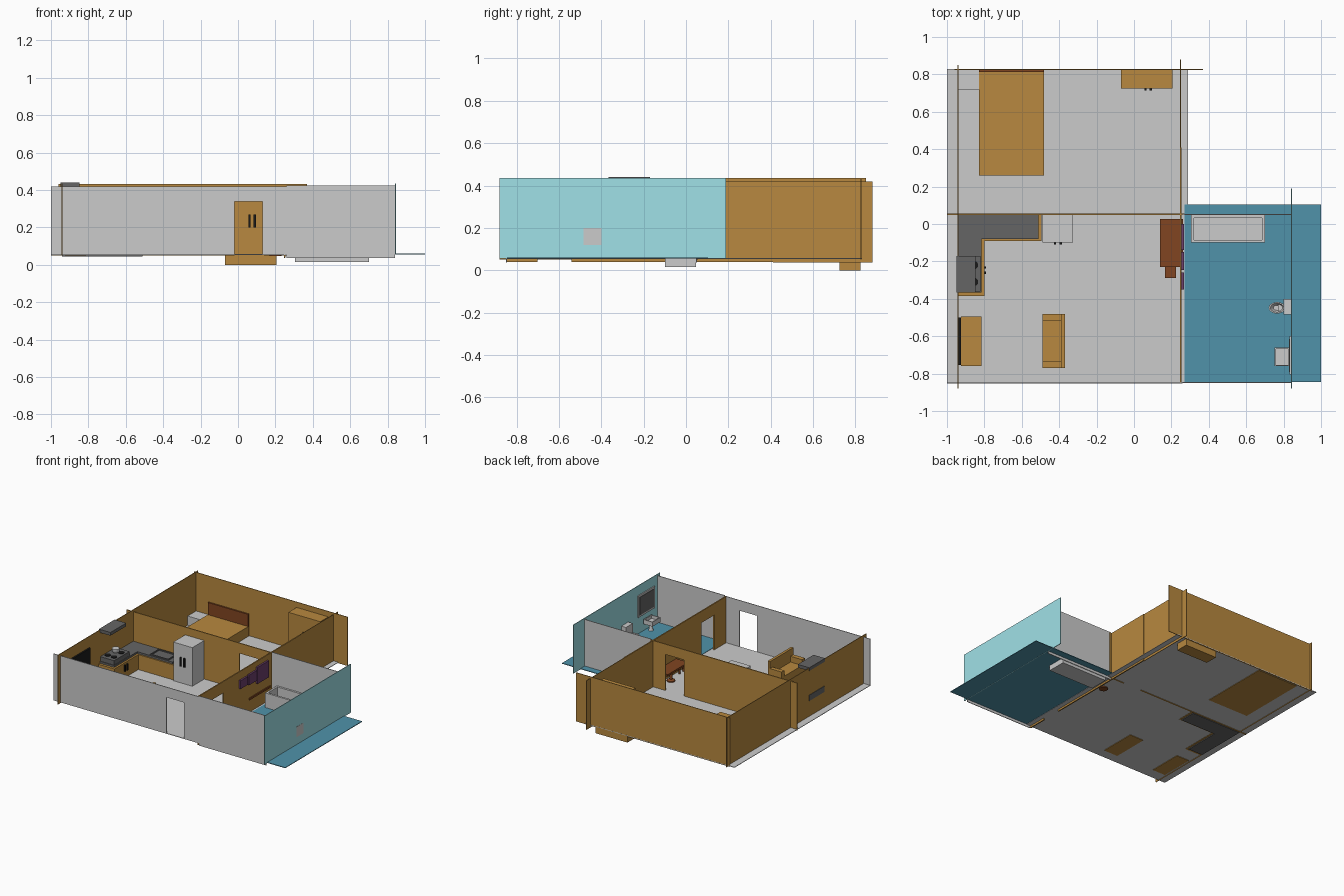
import bpy, bmesh, math
from mathutils import Matrix, Vector

if "Cube" in bpy.data.objects:
    bpy.data.objects.remove(bpy.data.objects["Cube"])


def material(name, rgb):
    m = bpy.data.materials.new(name)
    m.diffuse_color = (*rgb, 1)
    m.use_nodes = True
    m.node_tree.nodes["Principled BSDF"].inputs["Base Color"].default_value = m.diffuse_color
    return m


OAK = material("oak", (0.48, 0.25, 0.05))
WALNUT = material("walnut", (0.22, 0.06, 0.015))
DARK = material("dark_grey", (0.13, 0.13, 0.13))
BLACK = material("black", (0.01, 0.01, 0.01))
TILE = material("floor_tile", (0.08, 0.29, 0.40))
AQUA = material("aqua", (0.35, 0.75, 0.80))
PURPLE = material("purple", (0.15, 0.05, 0.15))


def finish(bm, name, mat):
    bmesh.ops.recalc_face_normals(bm, faces=bm.faces)
    me = bpy.data.meshes.new(name)
    bm.to_mesh(me)
    bm.free()
    ob = bpy.data.objects.new(name, me)
    bpy.context.collection.objects.link(ob)
    if mat:
        me.materials.append(mat)
    return ob


def add_box(bm, x, y, z):
    c = Vector([(a + b) / 2 for a, b in (x, y, z)])
    s = [b - a for a, b in (x, y, z)]
    return bmesh.ops.create_cube(bm, size=1, matrix=Matrix.Translation(c) @ Matrix.Diagonal((*s, 1)))["verts"]


def boxes(name, mat, *ranges):
    bm = bmesh.new()
    for r in ranges:
        add_box(bm, *r)
    return finish(bm, name, mat)


def tub(name, mat, x, y, z, rim, depth):
    """Box with a hollow sunk into its top."""
    bm = bmesh.new()
    add_box(bm, x, y, z)
    bm.normal_update()
    top = max(bm.faces, key=lambda f: f.calc_center_median().z)
    bmesh.ops.inset_region(bm, faces=[top], thickness=rim)
    inner = bmesh.ops.extrude_discrete_faces(bm, faces=[top])["faces"][0]
    for v in inner.verts:
        v.co.z -= depth
    return finish(bm, name, mat)


def lathe(name, mat, centre, rings, sy=1.0, n=16):
    """Stacked rings of (radius, z), capped at both ends."""
    bm = bmesh.new()
    loops = []
    for r, z in rings:
        loops.append([bm.verts.new((centre[0] + r * math.cos(2 * math.pi * i / n),
                                    centre[1] + sy * r * math.sin(2 * math.pi * i / n), z)) for i in range(n)])
    for a, b in zip(loops, loops[1:]):
        for i in range(n):
            bm.faces.new((a[i], a[(i + 1) % n], b[(i + 1) % n], b[i]))
    bm.faces.new(loops[0])
    bm.faces.new(loops[-1])
    ob = finish(bm, name, mat)
    for p in ob.data.polygons:
        p.use_smooth = len(p.vertices) == 4 and abs(p.normal.z) < 0.7
    return ob


def wall(name, mat, axis, pos, span, z, door=None, t=0.005):
    """Thin wall along x or y; door = (start, end, top)."""
    parts = [(span, z)]
    if door:
        a, b, top = door
        parts = [((span[0], a), z), ((b, span[1]), z), ((a, b), (top, z[1]))]
    p = (pos - t / 2, pos + t / 2)
    return boxes(name, mat, *[(s, p, h) if axis == "x" else (p, s, h) for s, h in parts])


# Floors
boxes("main_floor", None, ((-1, 0.29), (-0.85, 0.83), (0.054, 0.058)))
boxes("bath_floor", TILE, ((0.27, 1), (-0.845, 0.105), (0.056, 0.061)))

# Walls
wall("front_wall", None, "x", -0.85, (-1, 0.26), (0.056, 0.42), (-0.02, 0.13, 0.34))
wall("bath_front_wall", None, "x", -0.848, (0.26, 0.84), (0.037, 0.425))
wall("bath_back_wall", None, "x", 0.05, (0.26, 0.84), (0.037, 0.425))
wall("bath_right_wall", AQUA, "y", 0.842, (-0.88, 0.19), (0.055, 0.435))
wall("left_wall", OAK, "y", -0.942, (-0.88, 0.85), (0.05, 0.435))
wall("back_wall", OAK, "x", 0.827, (-0.96, 0.37), (0.05, 0.432))
wall("divider_wall", OAK, "x", 0.052, (-1, 0.27), (0.05, 0.42), (-0.02, 0.14, 0.34), 0.008)
wall("inner_wall", OAK, "y", 0.25, (-0.85, 0.41), (0.04, 0.42), (-0.70, -0.54, 0.33), 0.009)
wall("bedroom_right_wall", OAK, "y", 0.248, (0.41, 0.88), (0.036, 0.42), None, 0.004)

# Bedroom
boxes("bed", OAK, ((-0.83, -0.48), (0.26, 0.815), (0.05, 0.135)))
boxes("headboard", WALNUT, ((-0.83, -0.48), (0.812, 0.824), (0.056, 0.23)))
boxes("nightstand", None, ((-0.94, -0.83), (0.72, 0.824), (0.056, 0.13)))
boxes("wardrobe", OAK, ((-0.07, 0.205), (0.724, 0.824), (0, 0.39)))
boxes("wardrobe_handles", BLACK, *[((x - 0.006, x + 0.006), (0.714, 0.726), (0.20, 0.27)) for x in (0.062, 0.09)])

# Kitchen
Z0 = 0.046
boxes("cabinets", OAK, ((-0.94, -0.495), (-0.09, 0.048), (0.052, 0.175)),
      ((-0.94, -0.80), (-0.385, -0.09), (0.052, 0.175)))
boxes("worktop", DARK, ((-0.94, -0.51), (-0.08, 0.048), (Z0, 0.19)),
      ((-0.94, -0.815), (-0.365, -0.08), (Z0, 0.19)))
tub("sink", DARK, (-0.71, -0.55), (-0.075, 0.035), (0.16, 0.198), 0.012, 0.03)
boxes("cabinet_handles", BLACK, *[((-0.802, -0.79), (y - 0.006, y + 0.006), (0.11, 0.16)) for y in (-0.26, -0.232)])
boxes("stove", DARK, ((-0.948, -0.82), (-0.36, -0.17), (0.18, 0.225)))
for i, (x, y) in enumerate([(-0.91, -0.31), (-0.91, -0.22), (-0.855, -0.31), (-0.855, -0.22)]):
    lathe(f"burner_{i + 1}", BLACK, (x, y), [(0.022, 0.224), (0.022, 0.229)])
lathe("pot", None, (-0.89, -0.24), [(0.02, 0.229), (0.026, 0.236), (0.026, 0.26), (0.02, 0.262)])
boxes("range_hood", DARK, ((-0.948, -0.848), (-0.365, -0.17), (0.415, 0.44)))
boxes("fridge", None, ((-0.49, -0.325), (-0.10, 0.047), (0.056, 0.36)))
boxes("fridge_handles", BLACK, *[((x - 0.006, x + 0.006), (-0.11, -0.098), (0.19, 0.26)) for x in (-0.423, -0.392)])

# Living area
boxes("tv_stand", OAK, ((-0.925, -0.815), (-0.76, -0.495), (0.05, 0.15)))
boxes("television", BLACK, ((-0.938, -0.925), (-0.755, -0.50), (0.19, 0.35)))
boxes("sofa", OAK, ((-0.49, -0.39), (-0.735, -0.515), (0.05, 0.12)),
      ((-0.39, -0.37), (-0.77, -0.482), (0.05, 0.22)),
      ((-0.49, -0.39), (-0.77, -0.735), (0.05, 0.165)),
      ((-0.49, -0.39), (-0.515, -0.482), (0.05, 0.165)))

# Dining table and stool
boxes("table_top", WALNUT, ((0.14, 0.262), (-0.23, 0.028), (0.155, 0.17)))
lathe("table_pedestal", WALNUT, (0.2, -0.1), [(0.032, 0.048), (0.03, 0.066), (0.012, 0.075), (0.012, 0.157)])
boxes("stool", WALNUT, ((0.165, 0.225), (-0.29, -0.225), (0.11, 0.12)),
      *[((x, x + 0.01), (y, y + 0.01), (0.056, 0.112)) for x in (0.167, 0.213) for y in (-0.288, -0.237)])

# Pictures on the bath side of the inner wall
for i, (a, b, lo, hi) in enumerate([(-0.14, 0.0, 0.25, 0.38), (-0.245, -0.15, 0.28, 0.36), (-0.35, -0.26, 0.29, 0.355)]):
    boxes(f"picture_{i + 1}", PURPLE, ((0.253, 0.268), (a, b), (lo, hi)))

# Bathroom
tub("bathtub", None, (0.305, 0.70), (-0.10, 0.047), (0.015, 0.175), 0.022, 0.10)
boxes("toilet_tank", None, ((0.80, 0.846), (-0.485, -0.40), (0.12, 0.20)))
lathe("toilet_bowl", None, (0.765, -0.448),
      [(0.025, 0.058), (0.02, 0.085), (0.045, 0.125), (0.045, 0.135), (0.036, 0.135), (0.02, 0.105)], 0.68, 20)
boxes("toilet_base", None, ((0.77, 0.82), (-0.465, -0.43), (0.058, 0.122)))
tub("washbasin", None, (0.752, 0.832), (-0.76, -0.66), (0.12, 0.155), 0.01, 0.025)
lathe("basin_pedestal", None, (0.80, -0.71), [(0.02, 0.058), (0.014, 0.075), (0.014, 0.122)])
boxes("mirror", None, ((0.832, 0.841), (-0.805, -0.60), (0.19, 0.36)))
boxes("mirror_glass", DARK, ((0.829, 0.833), (-0.79, -0.615), (0.205, 0.345)))
